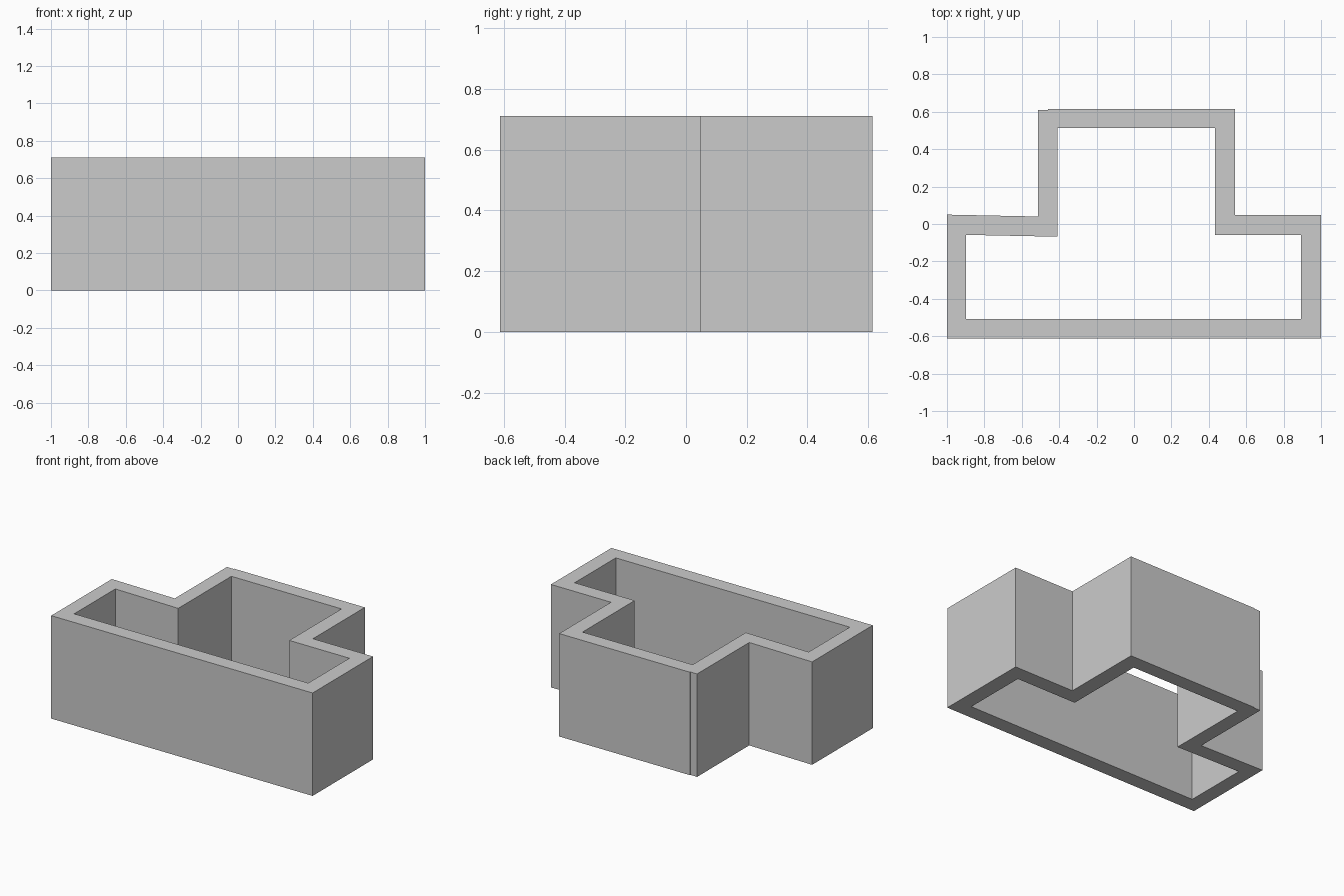
import bpy, bmesh

if "Cube" in bpy.data.objects:
    bpy.data.objects.remove(bpy.data.objects["Cube"])

HEIGHT = 0.712

# Outer footprint, with the tiny step near the back left corner
OUTER = [(-1, -0.613), (1, -0.613), (1, 0.048), (0.54, 0.048), (0.54, 0.615),
         (-0.46, 0.615), (-0.46, 0.61), (-0.512, 0.61), (-0.512, 0.04), (-1, 0.05)]
# Inner edge of the walls
INNER = [(-0.898, -0.508), (0.893, -0.508), (0.893, -0.058), (0.433, -0.058),
         (0.433, 0.513), (-0.41, 0.513), (-0.41, -0.068), (-0.898, -0.058)]


def add_loop(bm, points):
    verts = [bm.verts.new((x, y, 0)) for x, y in points]
    return [bm.edges.new((v, verts[(i + 1) % len(verts)])) for i, v in enumerate(verts)]


# Fill between both outlines and raise into walls, open at top and bottom
bm = bmesh.new()
edges = add_loop(bm, OUTER) + add_loop(bm, INNER)
bmesh.ops.triangle_fill(bm, edges=edges, use_beauty=True, normal=(0, 0, 1))
ext = bmesh.ops.extrude_face_region(bm, geom=bm.faces[:], use_keep_orig=True)
top = [g for g in ext["geom"] if isinstance(g, bmesh.types.BMVert)]
bmesh.ops.translate(bm, verts=top, vec=(0, 0, HEIGHT))
bmesh.ops.recalc_face_normals(bm, faces=bm.faces[:])

mesh = bpy.data.meshes.new("walls")
bm.to_mesh(mesh)
bm.free()
bpy.context.collection.objects.link(bpy.data.objects.new("walls", mesh))
